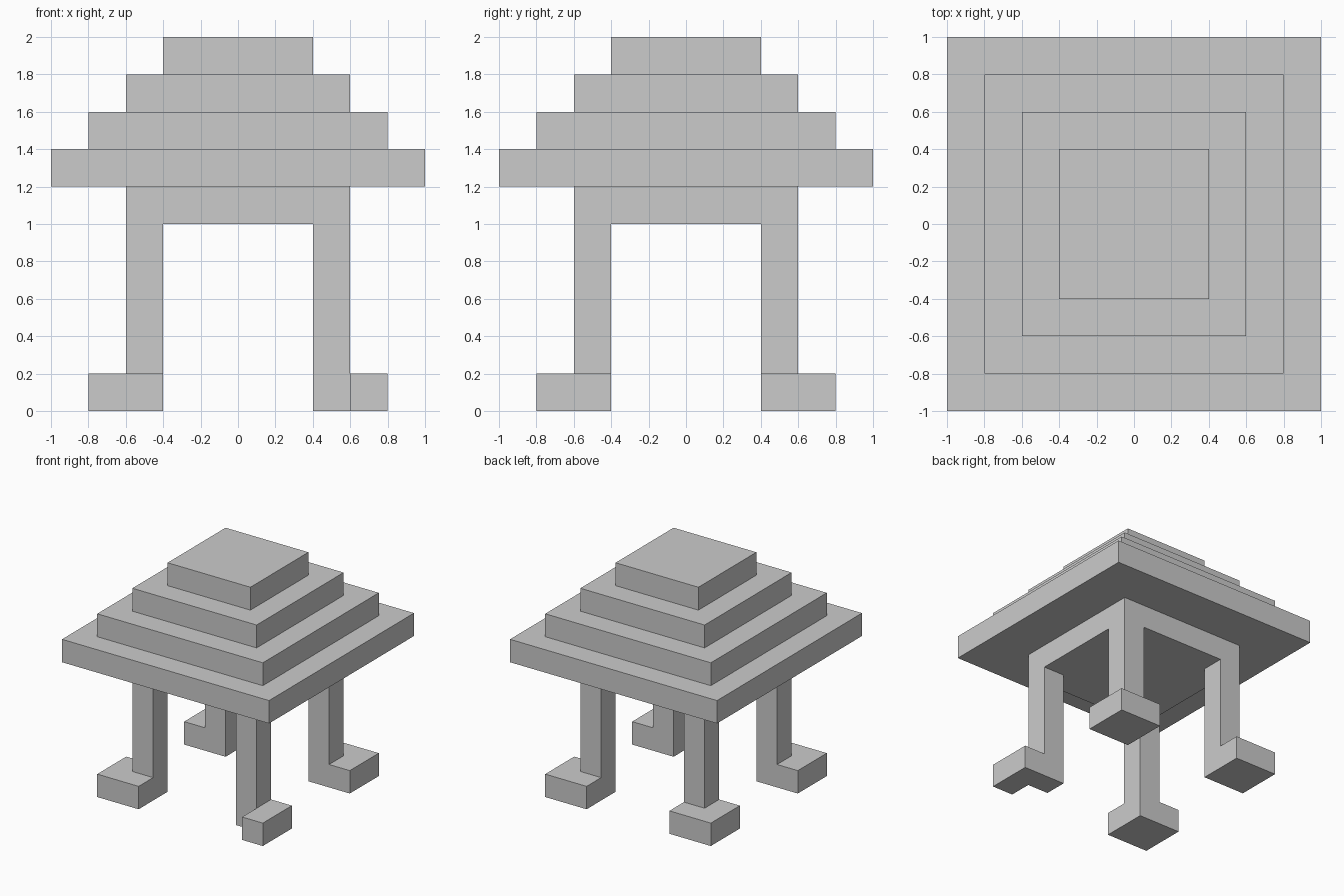
import bpy, bmesh
from mathutils import Vector

if "Cube" in bpy.data.objects:
    bpy.data.objects.remove(bpy.data.objects["Cube"])

U = 0.2  # block size


def finish(name, bm):
    bmesh.ops.recalc_face_normals(bm, faces=bm.faces[:])
    mesh = bpy.data.meshes.new(name)
    bm.to_mesh(mesh)
    bm.free()
    obj = bpy.data.objects.new(name, mesh)
    bpy.context.collection.objects.link(obj)
    return obj


def blocks(name, cells):
    """Outer skin of a set of unit cells, with flat areas merged."""
    bm = bmesh.new()
    for c in cells:
        for axis in range(3):
            for side in (0, 1):
                n = list(c)
                n[axis] += 2 * side - 1
                if tuple(n) in cells:
                    continue
                a, b = (axis + 1) % 3, (axis + 2) % 3
                quad = []
                for da, db in ((0, 0), (1, 0), (1, 1), (0, 1)):
                    p = list(c)
                    p[axis] += side
                    p[a] += da
                    p[b] += db
                    quad.append(bm.verts.new(Vector(p) * U))
                bm.faces.new(quad if side else quad[::-1])
    bmesh.ops.remove_doubles(bm, verts=bm.verts[:], dist=0.001)
    bmesh.ops.dissolve_limit(bm, angle_limit=0.01, verts=bm.verts[:], edges=bm.edges[:])
    return finish(name, bm)


def stepped(name, profile):
    """Square rings (half width, height) joined into a closed stepped solid."""
    bm = bmesh.new()
    rings = [[bm.verts.new((sx * h, sy * h, z))
              for sx, sy in ((-1, -1), (1, -1), (1, 1), (-1, 1))] for h, z in profile]
    for lo, hi in zip(rings, rings[1:]):
        for i in range(4):
            j = (i + 1) % 4
            bm.faces.new((lo[i], lo[j], hi[j], hi[i]))
    bm.faces.new(rings[0][::-1])
    bm.faces.new(rings[-1])
    return finish(name, bm)


# Four-tier roof
tiers = []
for i in range(4):
    half, z = 1.0 - U * i, 1.2 + U * i
    tiers += [(half, z), (half, z + U)]
stepped("stepped_roof", tiers)

# Slab under the roof
base = {(x, y, 5) for x in range(-3, 3) for y in range(-3, 3)}
# Legs, each with a square foot pointing outwards
for inner_x, outer_x in ((-3, -4), (2, 3)):
    for inner_y, outer_y in ((-3, -4), (2, 3)):
        base |= {(inner_x, inner_y, z) for z in range(5)}
        base |= {(x, y, 0) for x in (inner_x, outer_x) for y in (inner_y, outer_y)}
# Notch in the front right foot
base.discard((2, -4, 0))
blocks("legs_and_slab", base)
